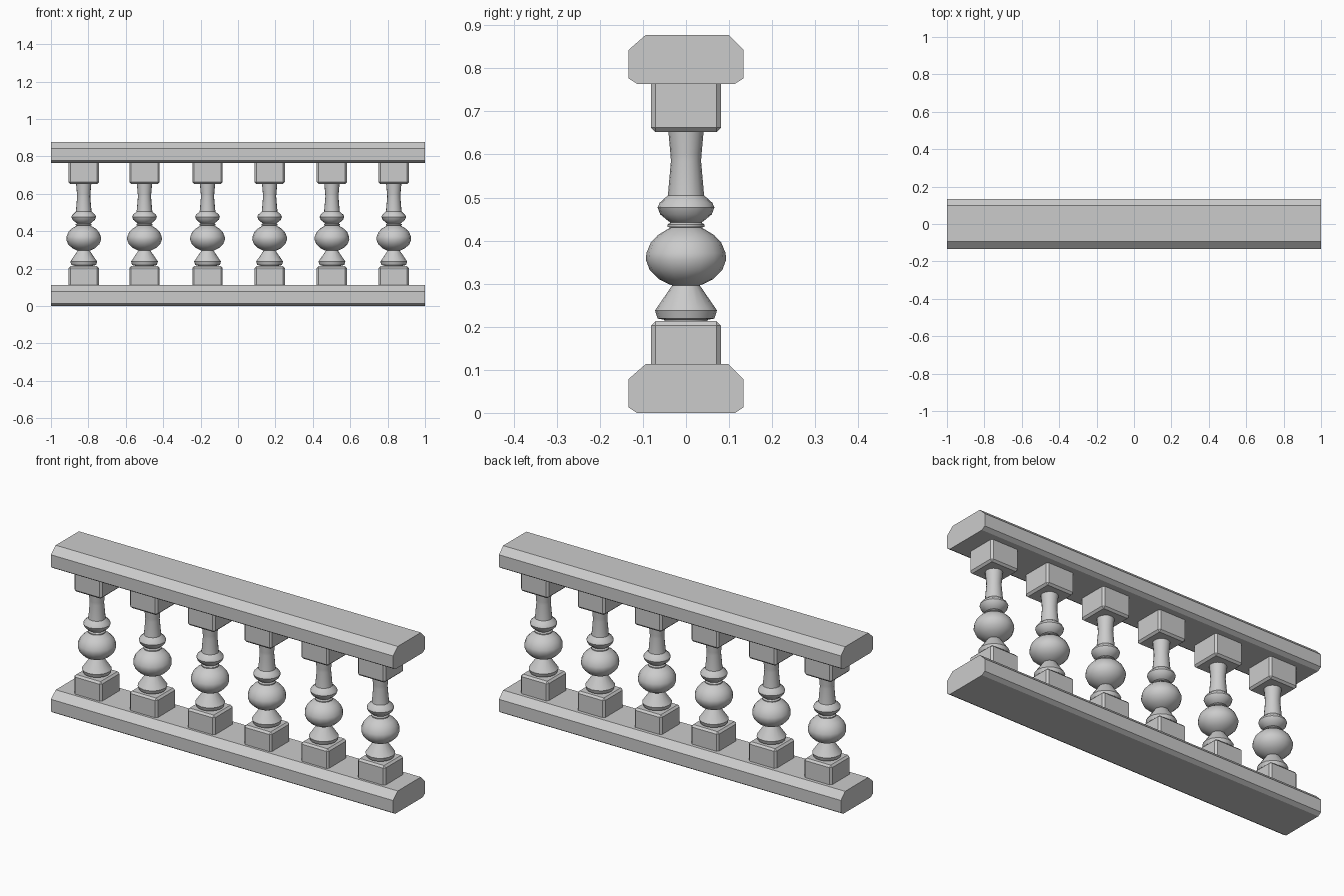
import bpy, bmesh, math

if "Cube" in bpy.data.objects:
    bpy.data.objects.remove(bpy.data.objects["Cube"])

def make_object(name, bm, smooth=False):
    bmesh.ops.recalc_face_normals(bm, faces=bm.faces)
    me = bpy.data.meshes.new(name)
    bm.to_mesh(me)
    bm.free()
    ob = bpy.data.objects.new(name, me)
    bpy.context.collection.objects.link(ob)
    if smooth:
        bpy.ops.object.select_all(action='DESELECT')
        bpy.context.view_layer.objects.active = ob
        ob.select_set(True)
        bpy.ops.object.shade_smooth_by_angle(angle=math.radians(30))
    return ob

def rail(name, z):
    # chamfered cross-section pulled along x
    section = [(-0.114, 0), (0.114, 0), (0.134, 0.013), (0.134, 0.078),
               (0.099, 0.113), (-0.094, 0.113), (-0.134, 0.078), (-0.134, 0.013)]
    bm = bmesh.new()
    face = bm.faces.new([bm.verts.new((-1, y, z + h)) for y, h in section])
    ext = bmesh.ops.extrude_face_region(bm, geom=[face], use_keep_orig=True)
    verts = [g for g in ext['geom'] if isinstance(g, bmesh.types.BMVert)]
    bmesh.ops.translate(bm, verts=verts, vec=(2, 0, 0))
    make_object(name, bm)

def block(name, x, z0, z1, inner_z):
    # square block, bevelled on its corners and on the end facing the turning
    bm = bmesh.new()
    bmesh.ops.create_cube(bm, size=1)
    bmesh.ops.scale(bm, vec=(0.162, 0.162, z1 - z0), verts=bm.verts)
    bmesh.ops.translate(bm, vec=(x, 0, (z0 + z1) / 2), verts=bm.verts)
    edges = []
    for e in bm.edges:
        a, b = (v.co.z for v in e.verts)
        if abs(a - b) > 0.01 or abs(a - inner_z) < 1e-4:
            edges.append(e)
    bmesh.ops.bevel(bm, geom=edges, offset=0.01, segments=1, affect='EDGES')
    make_object(name, bm)

# turned profile: radius, height
PROFILE = [(0.050, 0.205), (0.050, 0.216), (0.066, 0.219), (0.072, 0.238),
           (0.067, 0.245), (0.032, 0.296), (0.038, 0.298), (0.062, 0.310),
           (0.084, 0.331), (0.093, 0.355), (0.092, 0.371), (0.082, 0.395),
           (0.065, 0.413), (0.042, 0.427), (0.036, 0.430), (0.043, 0.432),
           (0.043, 0.437), (0.036, 0.442), (0.042, 0.446), (0.060, 0.461),
           (0.066, 0.477), (0.061, 0.488), (0.042, 0.505), (0.035, 0.585),
           (0.036, 0.600), (0.041, 0.655)]

def turning(name, x, sides=16):
    bm = bmesh.new()
    rings = []
    for r, z in PROFILE:
        rings.append([bm.verts.new((x + r * math.cos(2 * math.pi * i / sides),
                                    r * math.sin(2 * math.pi * i / sides), z))
                      for i in range(sides)])
    for a, b in zip(rings, rings[1:]):
        for i in range(sides):
            j = (i + 1) % sides
            bm.faces.new((a[i], a[j], b[j], b[i]))
    bm.faces.new(rings[0])
    bm.faces.new(rings[-1])
    make_object(name, bm, smooth=True)

# bottom and top rails
rail("bottom_rail", 0.0)
rail("top_rail", 0.764)

# six balusters
for n, x in enumerate((-0.825, -0.50, -0.163, 0.169, 0.502, 0.833), 1):
    block(f"lower_block_{n}", x, 0.113, 0.213, 0.213)
    turning(f"turned_baluster_{n}", x)
    block(f"upper_block_{n}", x, 0.652, 0.764, 0.652)
